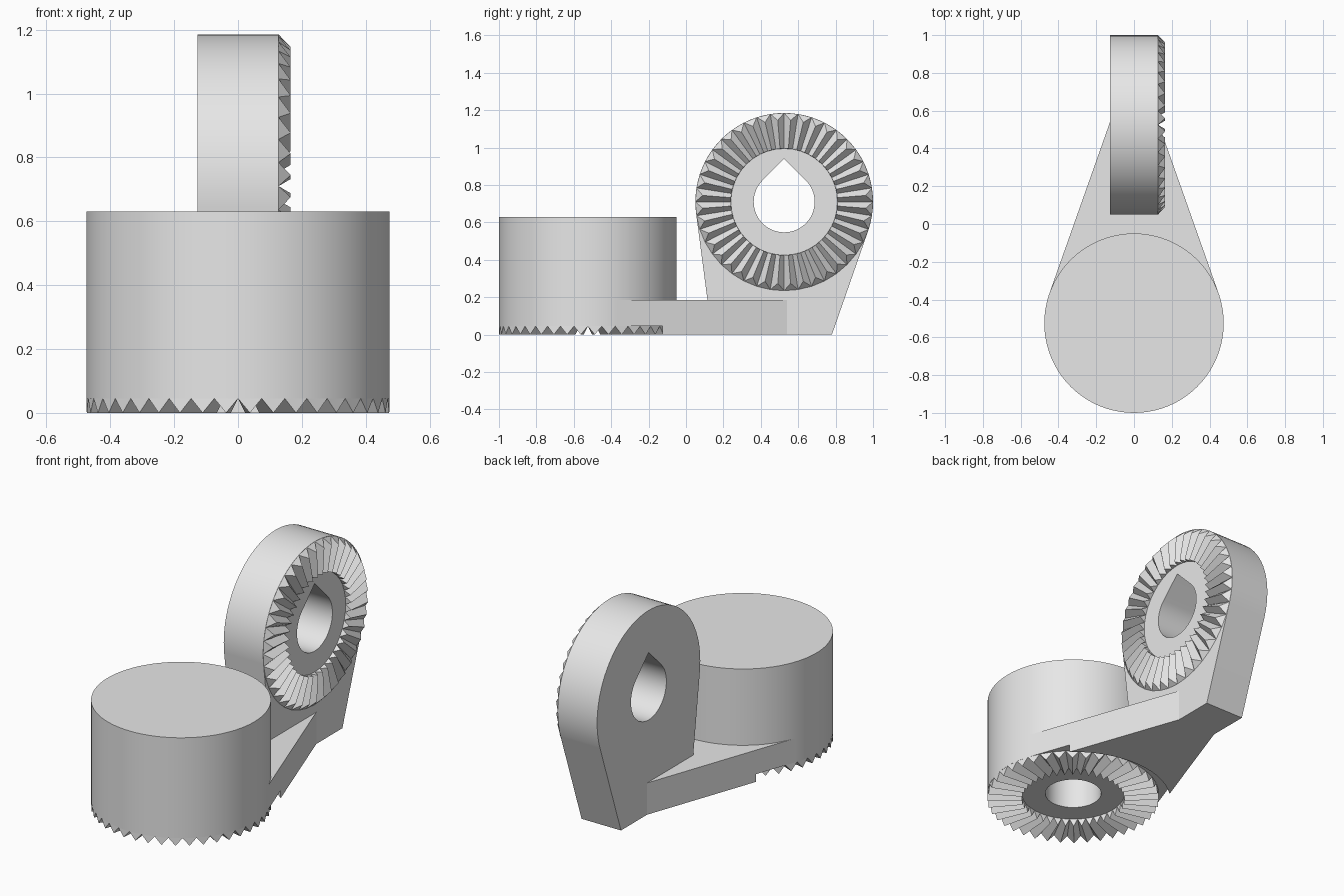
import bpy, bmesh, math

if "Cube" in bpy.data.objects:
    bpy.data.objects.remove(bpy.data.objects["Cube"])

R, R_IN, HOLE = 0.475, 0.285, 0.163     # hub radius, inner tooth radius, bore
TEETH, SEG = 40, 80
HALF = 0.127                            # half thickness of the upright plate
BASE_Y, LUG_Y, LUG_Z = -0.525, 0.525, 0.71
TOOTH_Z = 0.045                         # root height of the lower teeth

grey = bpy.data.materials.new("light grey")
grey.diffuse_color = (0.8, 0.8, 0.8, 1)
grey.use_nodes = True
grey.node_tree.nodes["Principled BSDF"].inputs["Base Color"].default_value = grey.diffuse_color


def finish(name, bm, smooth=True):
    bmesh.ops.remove_doubles(bm, verts=bm.verts, dist=1e-5)
    bmesh.ops.recalc_face_normals(bm, faces=bm.faces)
    me = bpy.data.meshes.new(name)
    bm.to_mesh(me)
    bm.free()
    me.materials.append(grey)
    ob = bpy.data.objects.new(name, me)
    bpy.context.collection.objects.link(ob)
    bpy.ops.object.select_all(action='DESELECT')
    ob.select_set(True)
    bpy.context.view_layer.objects.active = ob
    if smooth:
        bpy.ops.object.shade_smooth_by_angle(angle=math.radians(25))
    return ob


def prism(name, loops, vec, smooth=True):
    """Fill closed loops (later ones are holes) and extrude along vec."""
    bm = bmesh.new()
    for loop in loops:
        vs = [bm.verts.new(p) for p in loop]
        for a, b in zip(vs, vs[1:] + vs[:1]):
            bm.edges.new((a, b))
    bmesh.ops.triangle_fill(bm, edges=bm.edges[:], use_beauty=True)
    ext = bmesh.ops.extrude_face_region(bm, geom=bm.faces[:], use_keep_orig=True)
    bmesh.ops.translate(bm, vec=vec,
                        verts=[v for v in ext["geom"] if isinstance(v, bmesh.types.BMVert)])
    bmesh.ops.dissolve_limit(bm, angle_limit=0.001, verts=bm.verts[:], edges=bm.edges[:])
    return finish(name, bm, smooth)


def tooth_ring(name, place, height, tip_radius):
    """Radial V-shaped teeth; place maps (radius, angle, height) to space."""
    bm = bmesh.new()
    step = math.tau / TEETH
    for i in range(TEETH):
        a, m, b = i * step, (i + 0.5) * step, (i + 1) * step
        ia, oa, ib, ob, im, om = [bm.verts.new(place(*p)) for p in (
            (R_IN, a, 0), (R, a, 0), (R_IN, b, 0), (R, b, 0),
            (R_IN, m, height), (tip_radius, m, height))]
        for f in ((ia, oa, om, im), (im, om, ob, ib), (oa, ob, om),
                  (ia, im, ib), (ia, ib, ob, oa)):
            bm.faces.new(f)
    # keep neighbouring teeth as separate solids so normals stay outward
    bmesh.ops.recalc_face_normals(bm, faces=bm.faces)
    return finish(name, bm, smooth=False)


def tangent_angle(px, py, cx, cy, side):
    d = math.hypot(px - cx, py - cy)
    return math.atan2(py - cy, px - cx) + side * math.acos(R / d)


# round base: turned profile with a blind bore from below
bm = bmesh.new()
profile = [(0, 0.63), (R, 0.63), (R, TOOTH_Z), (0.155, TOOTH_Z), (0.155, 0.5), (0, 0.5)]
vs = [bm.verts.new((r, BASE_Y, z)) for r, z in profile]
edges = [bm.edges.new(p) for p in zip(vs, vs[1:])]
bmesh.ops.spin(bm, geom=vs + edges, cent=(0, BASE_Y, 0), axis=(0, 0, 1),
               angle=math.tau, steps=SEG, use_merge=True)
finish("round_base", bm)

# teeth under the base
tooth_ring("base_teeth", lambda r, a, h: (r * math.cos(a), BASE_Y + r * math.sin(a), TOOTH_Z - h),
           TOOTH_Z, R)

# tapering arm, tangent to the base, with clearance round the lower teeth
END_Y = 0.54
t = tangent_angle(HALF, END_Y, 0, BASE_Y, -1)
tx, ty = R * math.cos(t), BASE_Y + R * math.sin(t)
arm = prism("arm", [[(-tx, ty, 0), (tx, ty, 0), (HALF, END_Y, 0), (-HALF, END_Y, 0)]],
            (0, 0, 0.185), smooth=False)
circle = [(0.54 * math.cos(i * math.tau / SEG), BASE_Y + 0.54 * math.sin(i * math.tau / SEG), -0.1)
          for i in range(SEG)]
cutter = prism("clearance_cutter", [circle], (0, 0, 0.1 + TOOTH_Z))
cutter.hide_render = True
bpy.context.view_layer.objects.active = arm
mod = arm.modifiers.new("clearance", 'BOOLEAN')
mod.operation, mod.solver, mod.object = 'DIFFERENCE', 'EXACT', cutter
bpy.ops.object.modifier_apply(modifier=mod.name)
bpy.data.objects.remove(cutter)

# upright lug: round head running down to a flat foot, teardrop bore
foot_l, foot_r = (0.139, 0), (0.78, 0)
a0 = tangent_angle(*foot_r, LUG_Y, LUG_Z, 1)
a1 = tangent_angle(*foot_l, LUG_Y, LUG_Z, -1) % math.tau
a0 = (a0 + math.pi) % math.tau - math.pi
step = math.tau / SEG
angles = [a0] + [i * step for i in range(-SEG, SEG) if a0 + 0.01 < i * step < a1 - 0.01] + [a1]


def on_lug(r, a, x=-HALF):
    return (x, LUG_Y + r * math.cos(a), LUG_Z + r * math.sin(a))


outline = [on_lug(R, a) for a in angles] + [(-HALF, *foot_l), (-HALF, *foot_r)]
bore = [on_lug(HOLE, math.radians(135 + 270 * i / 48)) for i in range(49)]
bore.append(on_lug(HOLE * math.sqrt(2), math.pi / 2))
prism("lug", [outline, bore], (2 * HALF, 0, 0))

# teeth on the lug, bevelled at the rim
tooth_ring("lug_teeth", lambda r, a, h: on_lug(r, a, HALF + h), 0.038, R - 0.038)
